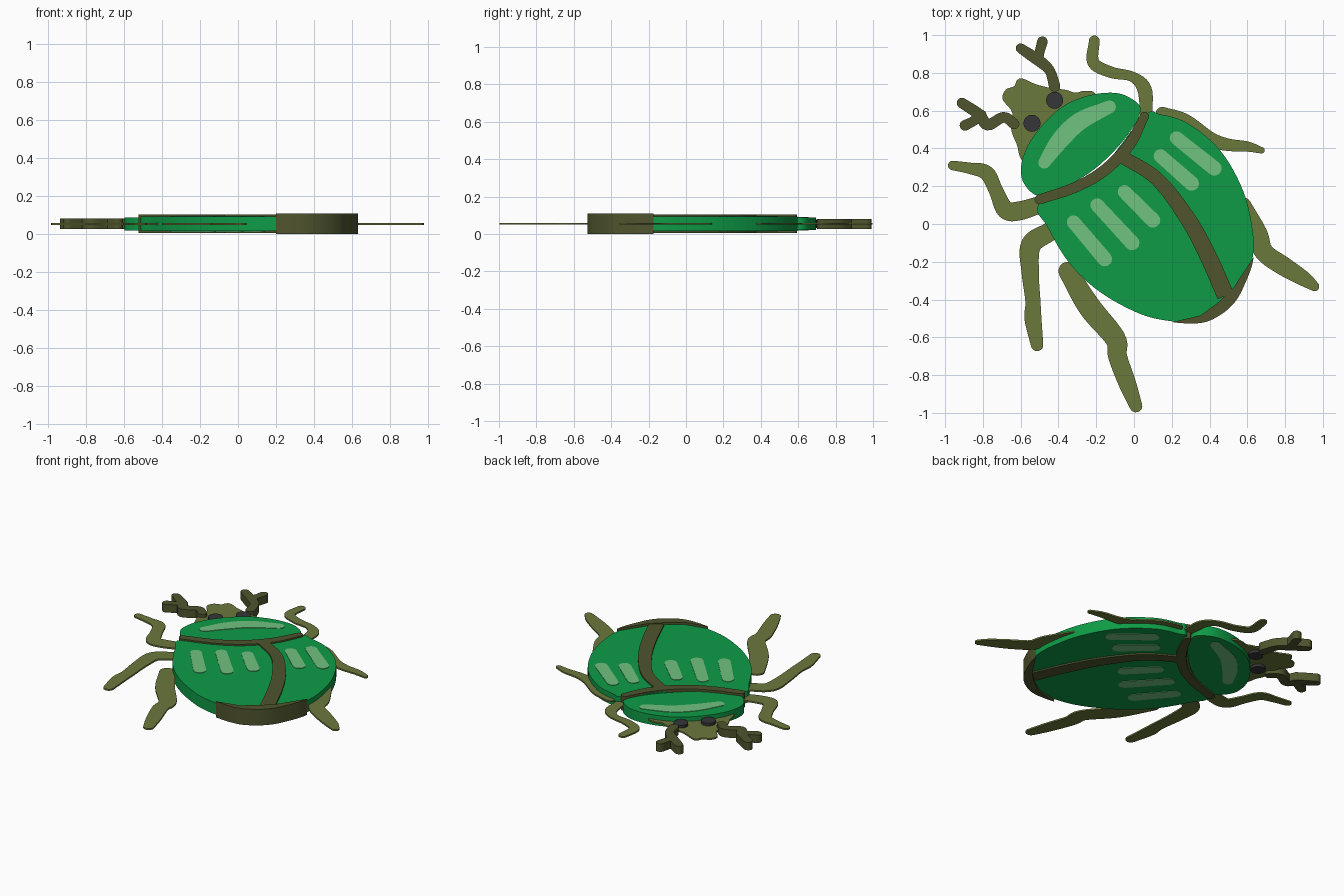
import bpy, bmesh, math
from mathutils import Vector

MID = 0.054  # every part is a slab centred on this height

cube = bpy.data.objects.get("Cube")
if cube:
    bpy.data.objects.remove(cube, do_unlink=True)


def material(name, rgb):
    mat = bpy.data.materials.new(name)
    mat.use_nodes = True
    colour = (*rgb, 1.0)
    mat.diffuse_color = colour
    mat.node_tree.nodes["Principled BSDF"].inputs["Base Color"].default_value = colour
    return mat


GREEN = material("shell green", (.0044, .33, .061))
PALE = material("pale green", (.165, .54, .216))
DARK = material("dark olive", (.08, .091, .027))
OLIVE = material("olive", (.147, .188, .045))
BLACK = material("eye charcoal", (.037, .037, .042))


def spline(points, closed=False, steps=6):
    """Sample a Catmull-Rom spline through points given in hundredths."""
    pts = [Vector(p) / 100 for p in points]
    n = len(pts)

    def at(i):
        if closed:
            return pts[i % n]
        if i < 0:
            return pts[0] * 2 - pts[1]
        if i >= n:
            return pts[-1] * 2 - pts[-2]
        return pts[i]

    out = []
    for i in range(n if closed else n - 1):
        a, b, c, d = (at(i + k) for k in (-1, 0, 1, 2))
        for s in range(steps):
            t = s / steps
            out.append((b * 2 + (c - a) * t + (a * 2 - b * 5 + c * 4 - d) * t * t
                        + (b * 3 - a - c * 3 + d) * t ** 3) / 2)
    if not closed:
        out.append(pts[-1])
    return out


def finish(bm, name, mat, half):
    """Extrude flat faces to a slab and add it to the scene."""
    bmesh.ops.remove_doubles(bm, verts=bm.verts, dist=1e-5)
    grown = bmesh.ops.extrude_face_region(bm, geom=list(bm.faces), use_keep_orig=True)
    top = [g for g in grown["geom"] if isinstance(g, bmesh.types.BMVert)]
    bmesh.ops.translate(bm, verts=top, vec=(0, 0, half * 2))
    bmesh.ops.recalc_face_normals(bm, faces=bm.faces)
    mesh = bpy.data.meshes.new(name)
    bm.to_mesh(mesh)
    bm.free()
    mesh.materials.append(mat)
    obj = bpy.data.objects.new(name, mesh)
    obj.location.z = MID - half
    bpy.context.collection.objects.link(obj)
    bpy.ops.object.select_all(action="DESELECT")
    obj.select_set(True)
    bpy.context.view_layer.objects.active = obj
    bpy.ops.object.shade_smooth_by_angle()
    return obj


def plate(name, outline, mat, half):
    bm = bmesh.new()
    bm.faces.new([bm.verts.new((p[0], p[1], 0)) for p in outline])
    return finish(bm, name, mat, half)


def stroke(name, paths, mat, half, round_ends=True):
    """Round-ended slab along paths of (x, y, radius)."""
    bm = bmesh.new()
    for path in paths:
        pts = spline(path)
        rows = []
        for i, p in enumerate(pts):
            tan = (pts[min(i + 1, len(pts) - 1)] - pts[max(i - 1, 0)]).xy.normalized()
            rows.append((p.xy, tan, p.z))
        if round_ends:
            def cap(row, sign):
                c, tan, r = row
                angles = [math.radians(a) for a in (8, 25, 45, 65)]
                return [(c + tan * sign * r * math.cos(a), tan, r * math.sin(a)) for a in angles]
            rows = cap(rows[0], -1) + rows + cap(rows[-1], 1)[::-1]
        last = None
        for c, tan, r in rows:
            side = Vector((-tan.y, tan.x)) * r
            pair = [bm.verts.new((*q, 0)) for q in (c + side, c - side)]
            if last:
                bm.faces.new((last[0], last[1], pair[1], pair[0]))
            last = pair
    return finish(bm, name, mat, half)


# Wing cases
abdomen = spline([(5, 57), (14, 58), (29, 53), (46, 38.5), (58, 17), (63, -5), (62.5, -19.5),
                  (58, -32), (53, -41), (45, -48), (35, -52), (20, -51.5), (3, -47.5),
                  (-18, -36), (-34, -21), (-45.5, -2), (-50, 11), (-20, 27)], True)
plate("wing_cases", abdomen, GREEN, .039)

# Tail cap follows the rear rim of the wing cases
rim = [p * 1.008 for p in abdomen if p.x > .185 and p.y < -.17]
inner = [Vector(p) for p in ((.35, -.485), (.44, -.42), (.525, -.34))]
plate("tail_cap", rim + inner, DARK, .054)

# Thorax shield
plate("thorax_shield", spline([(-51, 15), (-59, 23), (-59, 34.5), (-52.5, 47.5), (-39.5, 61),
                               (-26, 67.5), (-12, 69.5), (-2.5, 67), (3.5, 60), (-5, 45),
                               (-21, 29), (-39, 18.5)], True), GREEN, .034)

# Dark bands
stroke("cross_band", [[(-50, 13, 2.6), (-31, 19.5, 2.8), (-15.5, 28.5, 3),
                       (-2.5, 42, 3), (5.5, 57, 2.4)]], DARK, .049)
stroke("centre_seam", [[(-7, 36, 3.5), (12, 24, 3.7), (28, 3.5, 4.2),
                        (39, -16.5, 4.5), (48.5, -38, 4.6)]], DARK, .049, False)

# Head and eyes
plate("head", spline([(-58, 33), (-62, 42), (-65, 50), (-64.5, 59), (-69.5, 66), (-68, 71),
                      (-63.5, 73), (-62, 76), (-59, 77), (-52, 74), (-44, 72), (-36, 71),
                      (-31, 69.5), (-26, 70.5), (-20, 68), (-20, 50), (-40, 32)], True),
      OLIVE, .005)
for side, x, y in (("left", -.42, .655), ("right", -.54, .533)):
    ring = [math.tau * i / 32 for i in range(32)]
    plate(side + "_eye", [(x + .045 * math.cos(a), y + .045 * math.sin(a)) for a in ring],
          BLACK, .023)

# Forked antennae
stroke("left_antenna", [[(-42, 73, 3), (-44.5, 81, 2.7), (-49, 85.5, 3), (-54, 89, 3), (-60, 93, 2.6)],
                        [(-51, 87, 3), (-50, 91, 2.6), (-48.5, 96.5, 2.8)]], DARK, .027)
stroke("right_antenna", [[(-63.5, 53, 2.8), (-69, 56.5, 2.8), (-77.5, 52.5, 3), (-82, 58, 3), (-91, 64, 2.8)],
                         [(-81, 57.5, 3), (-85, 54.5, 2.6), (-89.5, 52.2, 2.8)]], DARK, .027)

# Legs
legs = {
    "left_front_leg": [(-21, 97, 2.8), (-21.5, 85.5, 3.2), (-12, 80.3, 3), (-1, 78, 2.7),
                       (5.5, 71.5, 3.8), (6.5, 58, 3.2)],
    "left_middle_leg": [(15, 58.5, 3.5), (26.5, 54, 4.5), (40, 45, 4), (49.5, 42, 3.3),
                        (60, 41, 2.7), (67.5, 39, 1.7)],
    "left_hind_leg": [(58, 10, 4), (65, -5, 5.5), (69, -15, 5), (79.5, -22.5, 5),
                      (90, -29, 4), (95.5, -33, 2.6)],
    "right_front_leg": [(-96, 31, 2.5), (-87, 29.5, 3), (-78, 27, 4), (-73, 17.5, 3.8),
                        (-68, 7.5, 4.8), (-60.5, 7, 5), (-49, 10.5, 4.5)],
    "right_middle_leg": [(-44.5, -4, 5), (-54.5, -11, 5.4), (-55, -25, 4.6), (-53.5, -41, 4),
                         (-53.5, -50, 4.5), (-51.3, -64, 3.3)],
    "right_hind_leg": [(-35, -25, 5), (-23.5, -44, 6), (-10, -60.5, 5.5), (-8.7, -70, 5),
                       (-3.5, -84.5, 4.6), (1, -96.3, 3.4)],
}
for name, path in legs.items():
    stroke(name, [path], OLIVE, .005)

# Pale shine marks on the shell
stroke("thorax_shine", [[(-47.5, 32.5, 3.2), (-39, 44.5, 4.7), (-28.5, 54.5, 4.7), (-13, 62, 3.4)]],
       PALE, .037)
marks = [(-32, 1, -15.5, -18.5), (-19.5, 10, -1, -10), (-5, 17, 10, 2),
         (14, 36, 30.5, 21.5), (22.5, 45.5, 42.5, 29.5)]
for i, (x, y, u, v) in enumerate(marks):
    stroke(f"wing_shine_{i}", [[(x, y, 3.6), (u, v, 3.9)]], PALE, .042)
